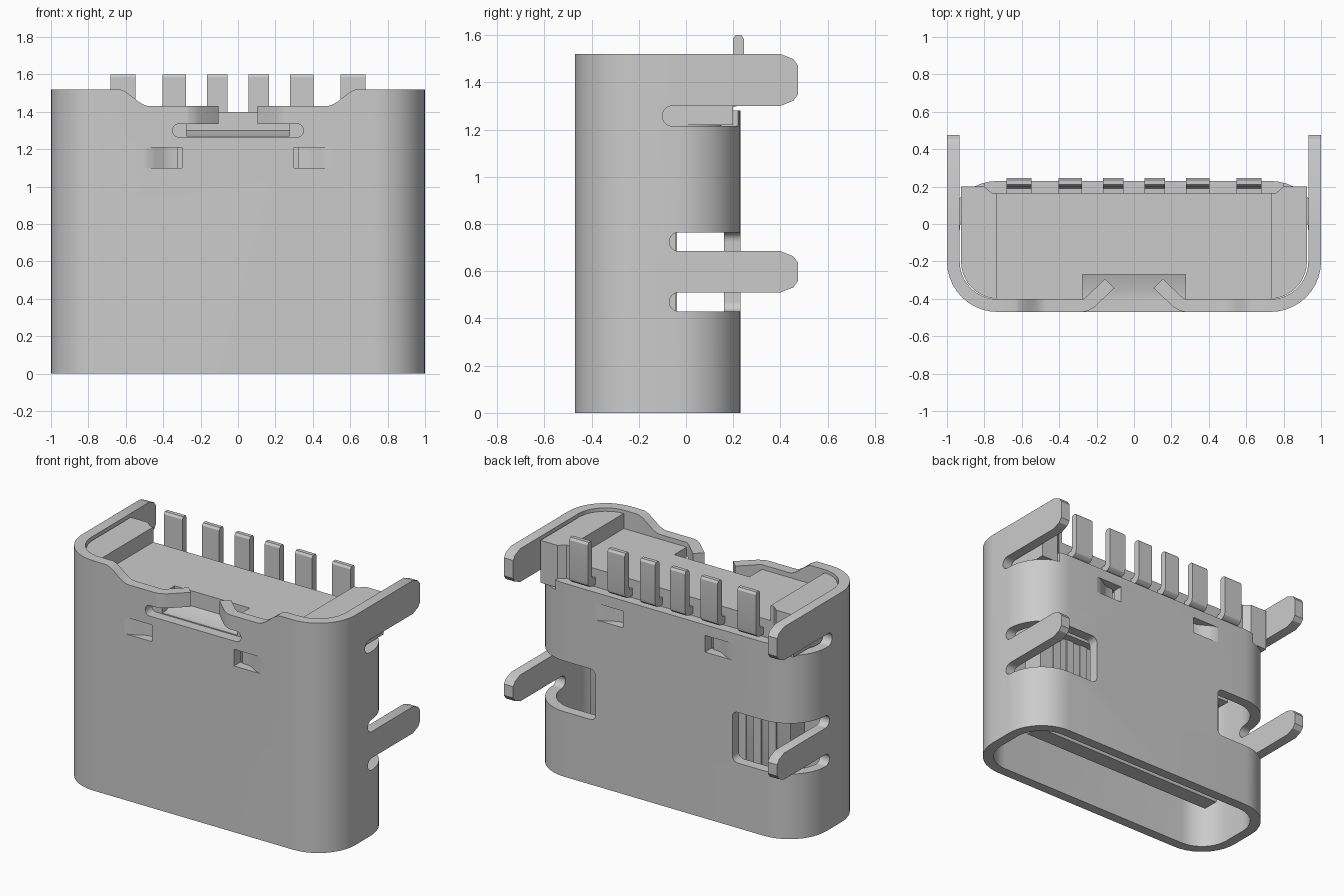
import bpy, bmesh, math

if "Cube" in bpy.data.objects:
    bpy.data.objects.remove(bpy.data.objects["Cube"])

CY = -0.12          # centre of the shell section in y
WALL = 0.068


def prism(name, pts, axis, a, b):
    """Extrude a 2D outline along an axis from a to b."""
    place = {'x': lambda u, v, w: (w, u, v),
             'y': lambda u, v, w: (u, w, v),
             'z': lambda u, v, w: (u, v, w)}[axis]
    bm = bmesh.new()
    lo = [bm.verts.new(place(u, v, a)) for u, v in pts]
    hi = [bm.verts.new(place(u, v, b)) for u, v in pts]
    bm.faces.new(lo)
    bm.faces.new(hi)
    n = len(pts)
    for i in range(n):
        bm.faces.new((lo[i], lo[(i + 1) % n], hi[(i + 1) % n], hi[i]))
    bmesh.ops.recalc_face_normals(bm, faces=bm.faces)
    me = bpy.data.meshes.new(name)
    bm.to_mesh(me)
    bm.free()
    ob = bpy.data.objects.new(name, me)
    bpy.context.collection.objects.link(ob)
    return ob


def rect(u0, u1, v0, v1, r=0.0, seg=8):
    """Rectangle outline, optionally with rounded corners."""
    if r == 0:
        return [(u0, v0), (u1, v0), (u1, v1), (u0, v1)]
    pts = []
    for cu, cv, start in ((u1 - r, v0 + r, -90), (u1 - r, v1 - r, 0),
                          (u0 + r, v1 - r, 90), (u0 + r, v0 + r, 180)):
        for i in range(seg + 1):
            t = math.radians(start + 90 * i / seg)
            pts.append((cu + r * math.cos(t), cv + r * math.sin(t)))
    return pts


def box(name, x0, x1, y0, y1, z0, z1):
    return prism(name, rect(x0, x1, y0, y1), 'z', z0, z1)


def flip(pts, s):
    return [(s * u, v) for u, v in pts]


def span(s, a, b):
    return (s * a, s * b) if s > 0 else (s * b, s * a)


def boolean(ob, tools, op='DIFFERENCE'):
    """Apply boolean operations and remove the tool objects."""
    for t in tools:
        t.hide_render = True
        m = ob.modifiers.new("bool", 'BOOLEAN')
        m.operation, m.solver, m.object = op, 'EXACT', t
    bpy.context.view_layer.update()
    dg = bpy.context.evaluated_depsgraph_get()
    me = bpy.data.meshes.new_from_object(ob.evaluated_get(dg))
    ob.modifiers.clear()
    ob.data = me
    for t in tools:
        bpy.data.objects.remove(t)


# Metal shell: rounded tube
shell = prism("shell", rect(-1, 1, -0.47, 0.23, 0.27, 10), 'z', 0, 1.52)
cuts = [prism("cut", rect(-1 + WALL, 1 - WALL, -0.47 + WALL, 0.23 - WALL, 0.27 - WALL, 10),
              'z', -0.1, 1.7)]

# Open back above the rear wall
cuts.append(box("cut", -1.2, 1.2, -0.03, 0.6, 1.28, 1.7))

# Front edge dip with S-shaped shoulders
dip = []
for i in range(13):
    t = i / 12
    dip.append((0.47 + 0.18 * t, 1.43 + 0.092 * (0.5 - 0.5 * math.cos(math.pi * t))))
dip = [(-u, v) for u, v in reversed(dip)] + dip + [(0.65, 1.7), (-0.65, 1.7)]
cuts.append(prism("cut", dip, 'y', -0.6, -0.3))

# Front slot and the gap taken up by the bent tabs
cuts.append(prism("cut", rect(-0.35, 0.35, 1.265, 1.335, 0.0345), 'y', -0.6, -0.3))
cuts.append(box("cut", -0.27, 0.27, -0.6, -0.3, 1.30, 1.6))

for s in (1, -1):
    # Lower side windows wrapping onto the back, with relief slots beside the leg
    x0, x1 = span(s, 0.5, 1.3)
    cuts.append(prism("cut", rect(x0, x1, 0.43, 0.765, 0.04), 'y', -0.03, 0.5))
    x0, x1 = span(s, 0.80, 1.3)
    for z0, z1 in ((0.43, 0.51), (0.685, 0.765)):
        cuts.append(prism("cut", rect(-0.07, 0.6, z0, z1, 0.039), 'x', x0, x1))
    # Slot under the upper leg
    cuts.append(prism("cut", rect(-0.10, 0.6, 1.215, 1.30, 0.042), 'x', x0, x1))
    # Spring finger windows through front and back walls
    x0, x1 = span(s, 0.30, 0.50)
    cuts.append(box("cut", x0, x1, -0.6, -0.3, 1.10, 1.21))
    cuts.append(box("cut", x0, x1, 0.1, 0.4, 1.10, 1.21))

# Dovetail seam groove on the rear wall
path = [(-0.07, -0.05)]
for z, a, b in ((0.29, -0.07, 0.15), (0.58, 0.15, -0.07),
                (0.84, -0.07, 0.15), (1.13, 0.15, -0.07)):
    k = 0.04 if b > a else -0.04
    path += [(a, z + k), (a * 0.8 + b * 0.2, z + k), (a * 0.2 + b * 0.8, z - k), (b, z - k)]
path.append((-0.07, 1.4))
g = 0.004
cuts.append(prism("cut", [(u - g, v + g) for u, v in path]
                  + [(u + g, v - g) for u, v in reversed(path)], 'y', 0.222, 0.4))
boolean(shell, cuts)

# Board-mounting legs fused to the shell sides
legs = []
for s in (1, -1):
    for z0, z1 in ((0.51, 0.685), (1.30, 1.52)):
        prof = [(-0.05, z0), (0.40, z0), (0.455, z0 + 0.022), (0.475, z0 + 0.05),
                (0.475, z1 - 0.05), (0.455, z1 - 0.022), (0.40, z1), (-0.05, z1)]
        legs.append(prism("leg", prof, 'x', *span(s, 1 - WALL, 1)))
boolean(shell, legs, 'UNION')

for s, side in ((1, "right"), (-1, "left")):
    # Bent retaining tabs at the front
    tab = [(0.275, -0.47), (0.245, -0.464), (0.21, -0.443), (0.105, -0.343),
           (0.155, -0.293), (0.245, -0.38), (0.262, -0.394), (0.275, -0.402)]
    prism("front_tab_" + side, flip(tab, s), 'z', 1.335, 1.43)
    # Spring fingers in the small windows
    finger = [(0.50, -0.47), (0.47, -0.465), (0.44, -0.45), (0.40, -0.425), (0.37, -0.412),
              (0.32, -0.41), (0.32, -0.36), (0.38, -0.36), (0.43, -0.375), (0.50, -0.402)]
    prism("front_spring_" + side, flip(finger, s), 'z', 1.10, 1.21)
    prism("back_spring_" + side, [(u, 2 * CY - v) for u, v in flip(finger, s)], 'z', 1.10, 1.21)

# Plastic housing: lower plug filling the tube
plug = prism("housing_base", rect(-0.925, 0.925, -0.40, 0.16, 0.20, 10), 'z', 1.05, 1.225)
boolean(plug, [box("cut", *span(s, 0.28, 0.52), y, y + 0.06, 1.08, 1.23)
               for s in (1, -1) for y in (-0.41, 0.11)])

# Plastic housing: upper block with raised sides and front notch
half = [(0.925, 0.20), (0.80, 0.20), (0.76, 0.165)]
outline = [(u, v) for u, v in rect(-0.925, 0.925, -0.40, 0.3, 0.20, 10) if v < -0.15]
right = [p for p in outline if p[0] > 0]
left = [p for p in outline if p[0] < 0]
housing = prism("housing", right + half + flip(half[::-1], -1) + left, 'z', 1.22, 1.50)
trough = [(-0.735, 1.40), (0.735, 1.40), (0.735, 1.6), (-0.735, 1.6)]
boolean(housing, [prism("cut", trough, 'y', -0.6, 0.4),
                  prism("cut", [(-0.5, 1.27), (-0.36, 1.27), (-0.27, 1.30), (-0.27, 1.6), (-0.5, 1.6)],
                        'x', -0.275, 0.275)])

# Contact tongue with tapered tip and thicker root
prism("tongue", [(-0.175, 0.15), (-0.065, 0.15), (-0.045, 0.20), (-0.045, 1.06),
                 (-0.195, 1.06), (-0.195, 0.20)], 'x', -0.735, 0.735)
box("tongue_root", -0.77, 0.77, CY - 0.13, CY + 0.13, 0.86, 1.06)
for i in range(12):
    x = -0.605 + 0.11 * i
    box("contact_front", x - 0.028, x + 0.028, -0.202, -0.19, 0.27, 0.90)
    box("contact_back", x - 0.028, x + 0.028, -0.05, -0.038, 0.27, 0.90)

# Solder leads bent upward from the back
lead = [(0.12, 1.295), (0.20, 1.295), (0.225, 1.302), (0.24, 1.317), (0.245, 1.34),
        (0.245, 1.585), (0.235, 1.60), (0.21, 1.60), (0.20, 1.585), (0.20, 1.36),
        (0.19, 1.345), (0.12, 1.34)]
for x, w in ((0.615, 0.135), (0.34, 0.125), (0.11, 0.11)):
    for s in (1, -1):
        prism("solder_lead", lead, 'x', s * x - w / 2, s * x + w / 2)

# Smooth shading with sharp edges kept
bpy.ops.object.select_all(action='SELECT')
bpy.context.view_layer.objects.active = shell
bpy.ops.object.shade_smooth_by_angle(angle=math.radians(30))
